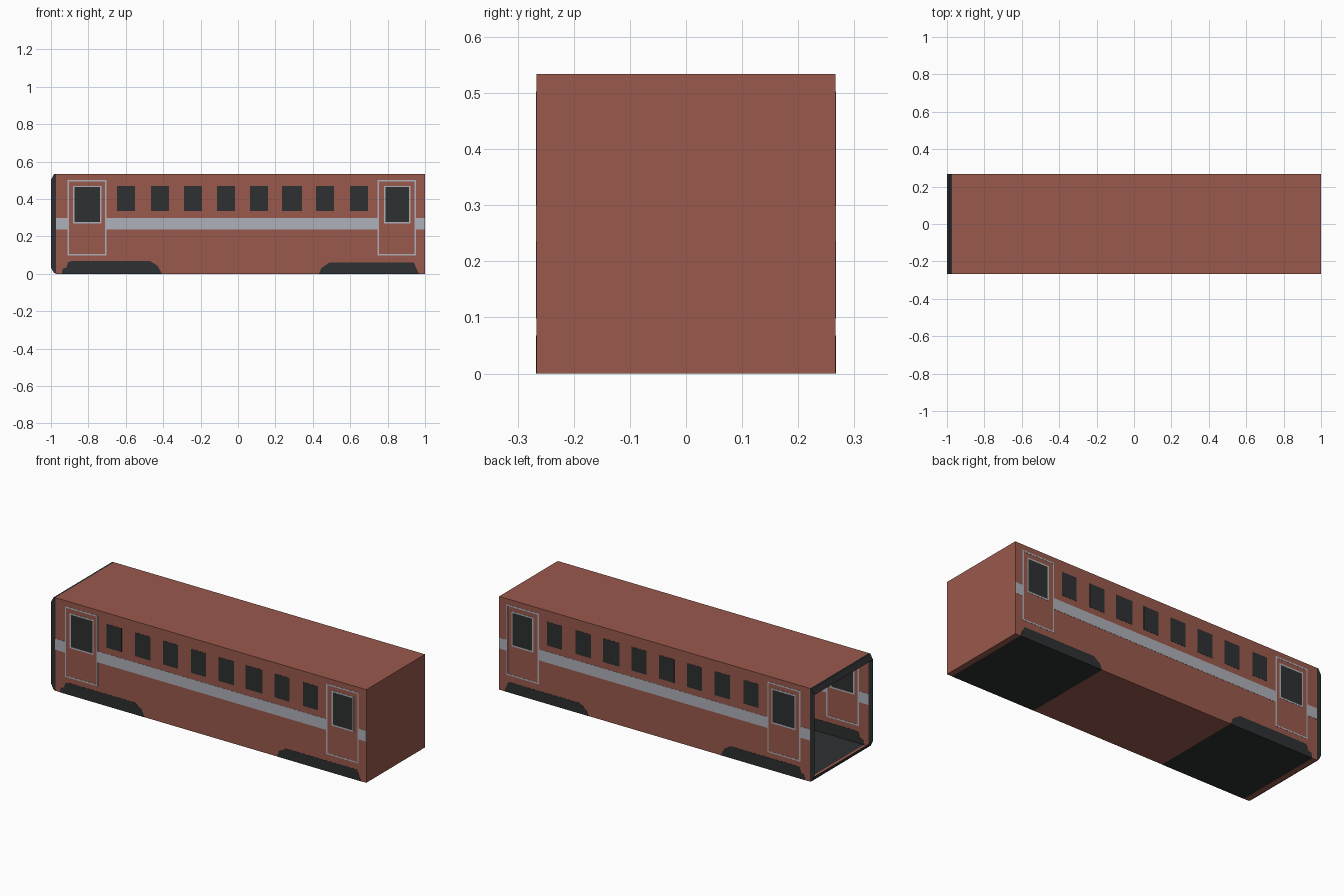
import bpy
import bmesh

if "Cube" in bpy.data.objects:
    bpy.data.objects.remove(bpy.data.objects["Cube"])

W, H = 0.266, 0.534          # half width and height of the coach
X0, X1 = -0.973, 1.0         # body ends (the gangway lip runs on to x = -1)
T = 0.001                    # panels stand proud of both wall faces by this


def material(name, rgb):
    m = bpy.data.materials.new(name)
    m.diffuse_color = (*rgb, 1)
    m.use_nodes = True
    m.node_tree.nodes["Principled BSDF"].inputs["Base Color"].default_value = m.diffuse_color
    return m


BROWN = material("brown_paint", (0.32, 0.10, 0.073))
DARK = material("dark_grey", (0.027, 0.030, 0.031))
SILVER = material("silver", (0.42, 0.44, 0.48))


def finish(name, bm, mat):
    bmesh.ops.remove_doubles(bm, verts=bm.verts[:], dist=1e-5)
    bmesh.ops.recalc_face_normals(bm, faces=bm.faces[:])
    me = bpy.data.meshes.new(name)
    bm.to_mesh(me)
    bm.free()
    me.materials.append(mat)
    ob = bpy.data.objects.new(name, me)
    bpy.context.collection.objects.link(ob)
    return ob


def face(bm, pts):
    return bm.faces.new([bm.verts.new(p) for p in pts])


def across(bm, a, b):
    """Sheet spanning the full width between two (x, z) points."""
    face(bm, [(a[0], -W, a[1]), (b[0], -W, b[1]), (b[0], W, b[1]), (a[0], W, a[1])])


def slab(bm, pts):
    """Thin panel with an (x, z) outline set into both side walls."""
    for y in (-W, W):
        f = face(bm, [(x, y - T, z) for x, z in pts])
        ext = bmesh.ops.extrude_face_region(bm, geom=[f], use_keep_orig=True)
        moved = [v for v in ext["geom"] if isinstance(v, bmesh.types.BMVert)]
        bmesh.ops.translate(bm, verts=moved, vec=(0, 2 * T, 0))


def rect(xa, xb, za, zb):
    return [(xa, za), (xb, za), (xb, zb), (xa, zb)]


def frame(bm, xa, xb, za, zb, w):
    """Four bars around a rectangle."""
    for r in (rect(xa, xa + w, za, zb), rect(xb - w, xb, za, zb),
              rect(xa + w, xb - w, za, za + w), rect(xa + w, xb - w, zb - w, zb)):
        slab(bm, r)


# Bogie silhouettes
bogies = {
    "left_bogie": [(-0.943, 0), (-0.937, 0.028), (-0.917, 0.034), (-0.908, 0.062),
                   (-0.89, 0.068), (-0.47, 0.068), (-0.43, 0.043), (-0.407, 0)],
    "right_bogie": [(0.433, 0), (0.445, 0.03), (0.487, 0.06), (0.94, 0.06), (0.967, 0)],
}

# Body shell: sheet walls, roof, closed right end, open left end
bm = bmesh.new()
for y in (-W, W):
    face(bm, [(x, y, z) for x, z in rect(X0, X1, 0, H)])
across(bm, (X0, H), (X1, H))
across(bm, (X1, 0), (X1, H))
for a, b in ((X0, -0.943), (-0.407, 0.433), (0.967, X1)):
    across(bm, (a, 0), (b, 0))
finish("body_shell", bm, BROWN)

# Bogies: side silhouettes and the dark floor between them
for name, outline in bogies.items():
    bm = bmesh.new()
    slab(bm, outline)
    across(bm, outline[0], outline[-1])
    finish(name, bm, DARK)

# Gangway lip at the open left end
lip = [(X0, 0), (-0.985, 0.006), (-1, 0.035), (-1, 0.503), (-0.983, H), (X0, H)]
bm = bmesh.new()
for y in (-W, W):
    face(bm, [(x, y, z) for x, z in lip])
for i in (0, 1, 3, 4):
    across(bm, lip[i], lip[i + 1])
finish("gangway_lip", bm, DARK)

# Row of side windows
bm = bmesh.new()
for xc in (-0.599, -0.417, -0.241, -0.064, 0.112, 0.288, 0.465, 0.647):
    hw = 0.053 if xc == 0.288 else 0.048
    slab(bm, rect(xc - hw, xc + hw, 0.335, 0.471))
finish("side_windows", bm, DARK)

# Waist stripe, broken at the doors
bm = bmesh.new()
for a, b in ((X0, -0.912), (-0.703, 0.746), (0.952, X1)):
    slab(bm, rect(a, b, 0.236, 0.299))
finish("waist_stripe", bm, SILVER)

# Doors: outer trim, window trim and glass
for side, door, win in (("left", (-0.912, -0.703), (-0.882, -0.729)),
                        ("right", (0.746, 0.952), (0.781, 0.921))):
    bm = bmesh.new()
    frame(bm, *door, 0.098, 0.503, 0.008)
    frame(bm, *win, 0.27, 0.471, 0.008)
    finish(side + "_door_trim", bm, SILVER)
    bm = bmesh.new()
    slab(bm, rect(win[0] + 0.008, win[1] - 0.008, 0.278, 0.463))
    finish(side + "_door_window", bm, DARK)
